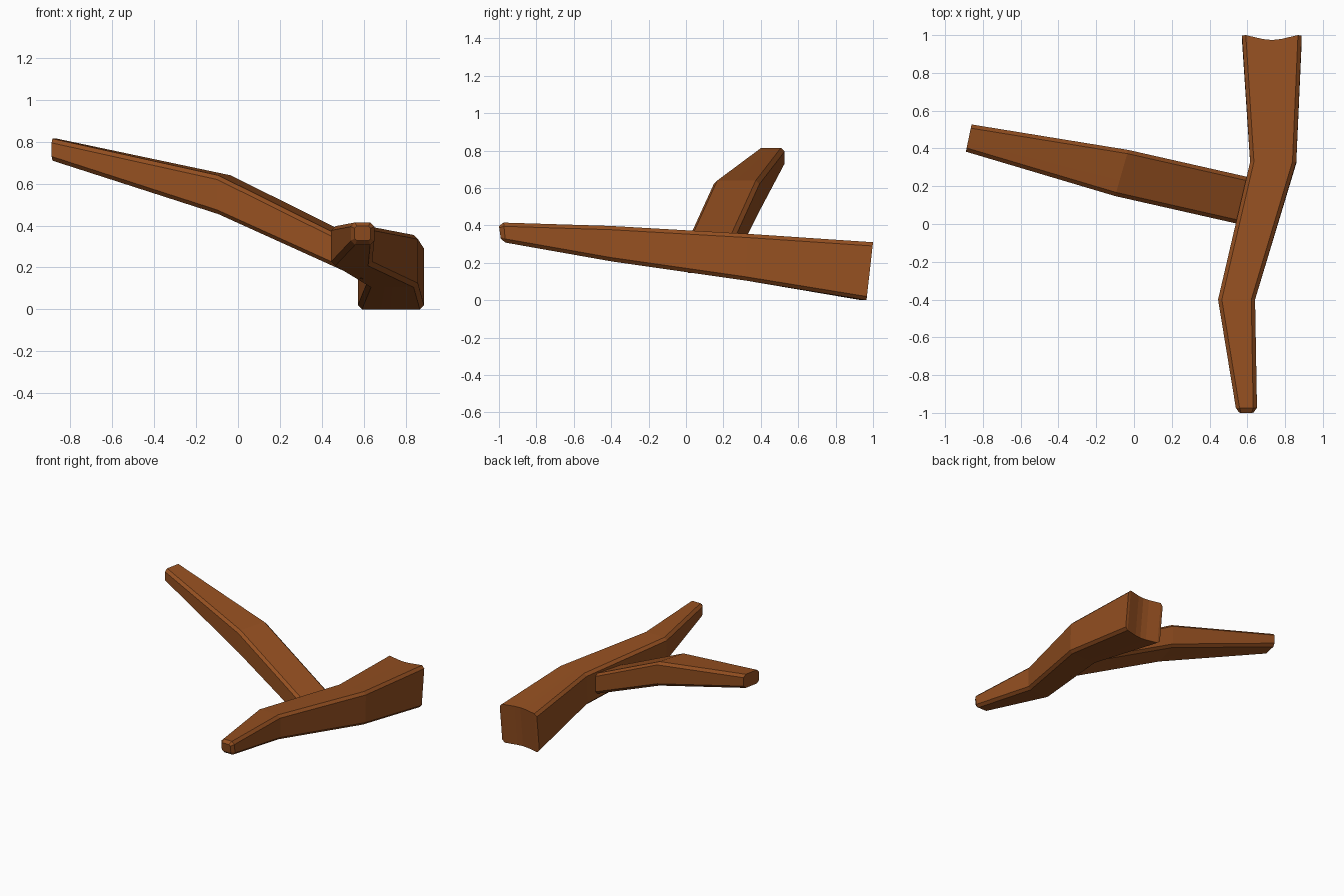
import bpy, bmesh
from mathutils import Vector

if "Cube" in bpy.data.objects:
    bpy.data.objects.remove(bpy.data.objects["Cube"])

bark = bpy.data.materials.new("bark")
bark.diffuse_color = (0.30, 0.08, 0.015, 1)
bark.use_nodes = True
bark.node_tree.nodes["Principled BSDF"].inputs["Base Color"].default_value = bark.diffuse_color


def limb(name, stations, notch=None):
    """Loft chamfered rectangles.
    Station: top centre, bottom centre, half-width vector, chamfer."""
    bm = bmesh.new()
    rings = []
    for k, (top, bot, half, c) in enumerate(stations):
        top, bot, half = Vector(top), Vector(bot), Vector((*half, 0))
        fw = c / half.length
        fh = c / (top - bot).length
        cols = [(-1, fh), (fw - 1, 0), (-0.3, 0), (0, 0), (0.3, 0), (1 - fw, 0), (1, fh)]
        upper, lower = [], []
        for i, (u, inset) in enumerate(cols):
            dent = Vector((0, -notch[i], 0)) if notch and k == 0 else Vector()
            upper.append(bm.verts.new(top.lerp(bot, inset) + half * u + dent))
            lower.append(bm.verts.new(bot.lerp(top, inset) + half * u + dent))
        rings.append((upper, lower))
    # Skin between neighbouring sections
    for (u0, l0), (u1, l1) in zip(rings, rings[1:]):
        a, b = u0 + l0[::-1], u1 + l1[::-1]
        for i in range(len(a)):
            j = (i + 1) % len(a)
            bm.faces.new((a[i], a[j], b[j], b[i]))
    # End caps in vertical strips
    for u, l in (rings[0], rings[-1]):
        for i in range(len(u) - 1):
            bm.faces.new((u[i], u[i + 1], l[i + 1], l[i]))
    bmesh.ops.recalc_face_normals(bm, faces=bm.faces)
    mesh = bpy.data.meshes.new(name)
    bm.to_mesh(mesh)
    bm.free()
    mesh.materials.append(bark)
    obj = bpy.data.objects.new(name, mesh)
    bpy.context.collection.objects.link(obj)
    return obj


# Main branch, from the hollowed thick end to the bevelled tip
limb("main_branch", [
    ((0.73, 1.0, 0.31), (0.73, 0.965, 0.0), (0.158, 0), 0.02),
    ((0.737, 0.33, 0.355), (0.737, 0.32, 0.105), (0.122, 0), 0.02),
    ((0.543, -0.40, 0.397), (0.543, -0.40, 0.208), (0.098, 0), 0.02),
    ((0.595, -0.975, 0.415), (0.595, -0.965, 0.308), (0.056, 0), 0.02),
    ((0.595, -1.0, 0.397), (0.595, -0.99, 0.328), (0.038, 0), 0.01),
], notch=[0, 0, 0.021, 0.026, 0.021, 0, 0])

# Side branch, rooted inside the main branch
limb("side_branch", [
    ((0.62, 0.115, 0.30), (0.62, 0.115, 0.145), (0.035, 0.122), 0.02),
    ((-0.065, 0.27, 0.64), (-0.065, 0.27, 0.455), (0.035, 0.122), 0.02),
    ((-0.875, 0.455, 0.815), (-0.875, 0.455, 0.71), (0.015, 0.072), 0.02),
])
